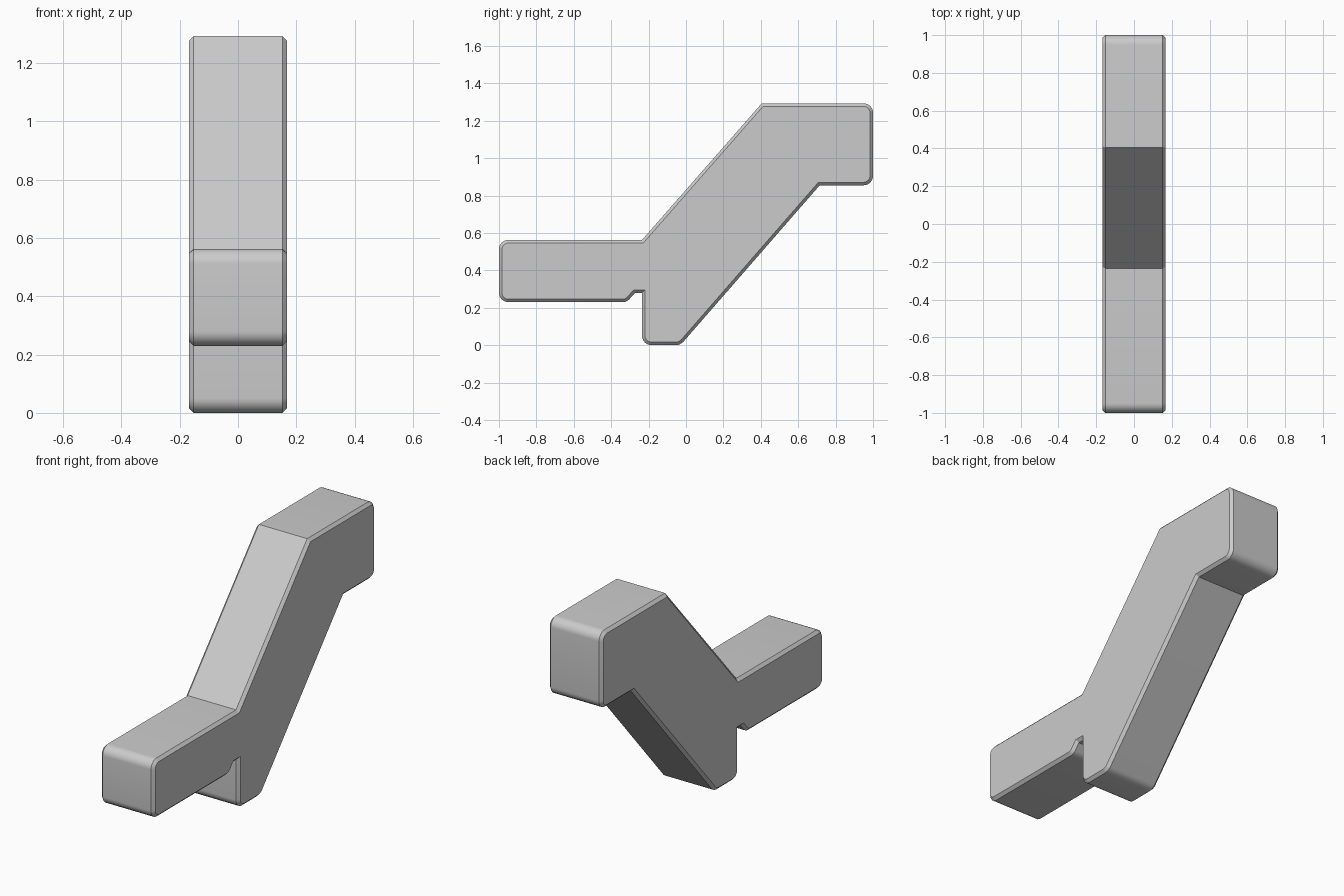
import bpy
import bmesh
import math
from mathutils import Vector

cube = bpy.data.objects.get("Cube")
if cube:
    bpy.data.objects.remove(cube, do_unlink=True)

HALF_WIDTH = 0.168
CHAMFER = 0.016

# Side outline: y, z, corner radius (0 keeps the corner sharp)
outline = [
    (-1, 0.23, 0.05), (-1, 0.563, 0.05), (-0.235, 0.563, 0), (0.405, 1.293, 0),
    (1, 1.293, 0.05), (1, 0.855, 0.05), (0.715, 0.855, 0), (-0.03, 0, 0.06),
    (-0.235, 0, 0.05), (-0.235, 0.28, 0), (-0.272, 0.28, 0), (-0.317, 0.23, 0.05),
]


def rounded(points, steps=6):
    """Replace each corner that has a radius with a tangent arc."""
    result = []
    for i, (y, z, radius) in enumerate(points):
        corner = Vector((y, z))
        if radius == 0:
            result.append(corner)
            continue
        before = (Vector(points[i - 1][:2]) - corner).normalized()
        after = (Vector(points[(i + 1) % len(points)][:2]) - corner).normalized()
        half = before.angle(after) / 2
        reach = radius / math.tan(half)
        centre = corner + (before + after).normalized() * radius / math.sin(half)
        start = corner + before * reach - centre
        end = corner + after * reach - centre
        for s in range(steps + 1):
            t = s / steps
            result.append(centre + start.lerp(end, t).normalized() * radius)
    return result


# Plain grey material
grey = bpy.data.materials.new("grey")
grey.use_nodes = True
colour = (0.6, 0.6, 0.6, 1)
grey.diffuse_color = colour
grey.node_tree.nodes["Principled BSDF"].inputs["Base Color"].default_value = colour

# Cranked bracket: extrude the outline across x
bm = bmesh.new()
side = bm.faces.new([bm.verts.new((-HALF_WIDTH, p.x, p.y)) for p in rounded(outline)])
extruded = bmesh.ops.extrude_face_region(bm, geom=[side], use_keep_orig=True)
moved = [v for v in extruded["geom"] if isinstance(v, bmesh.types.BMVert)]
bmesh.ops.translate(bm, verts=moved, vec=(2 * HALF_WIDTH, 0, 0))
bmesh.ops.recalc_face_normals(bm, faces=bm.faces)

# Chamfer around both side faces
rims = [e for e in bm.edges if abs(e.verts[0].co.x - e.verts[1].co.x) < CHAMFER]
bmesh.ops.bevel(bm, geom=rims, offset=CHAMFER, segments=1, affect='EDGES')
bmesh.ops.recalc_face_normals(bm, faces=bm.faces)

mesh = bpy.data.meshes.new("cranked_bracket")
bm.to_mesh(mesh)
bm.free()
mesh.materials.append(grey)
bracket = bpy.data.objects.new("cranked_bracket", mesh)
bpy.context.collection.objects.link(bracket)

# Smooth rounded corners, crisp chamfers
bpy.ops.object.select_all(action='DESELECT')
bracket.select_set(True)
bpy.context.view_layer.objects.active = bracket
bpy.ops.object.shade_smooth_by_angle(angle=math.radians(30))
